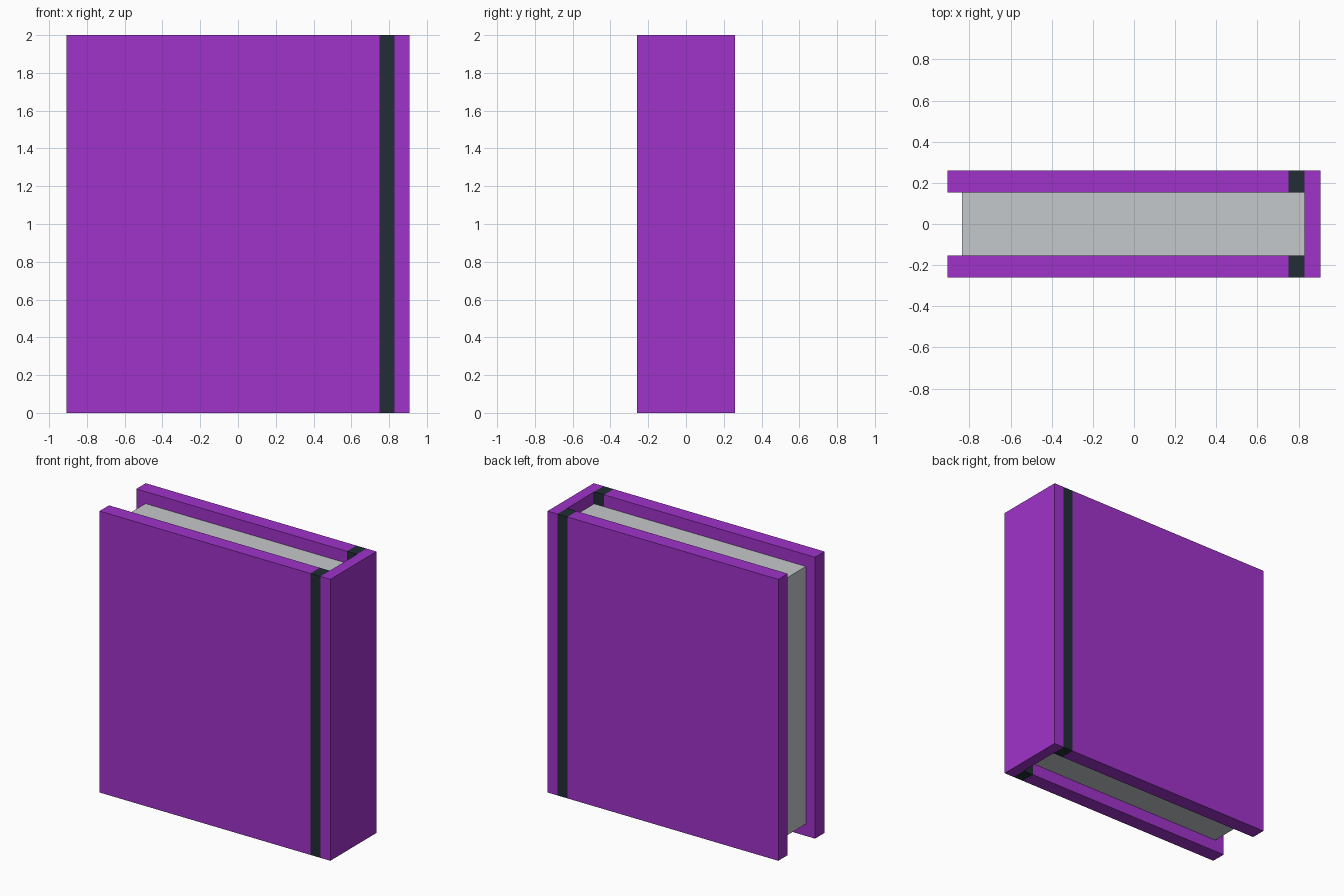
import bpy

if "Cube" in bpy.data.objects:
    bpy.data.objects.remove(bpy.data.objects["Cube"])


def srgb(*rgb):
    """Convert 0-255 sRGB to linear RGBA."""
    lin = [(c / 255 / 12.92) if c / 255 <= 0.04045 else ((c / 255 + 0.055) / 1.055) ** 2.4 for c in rgb]
    return (*lin, 1.0)


def material(name, *rgb):
    m = bpy.data.materials.new(name)
    m.diffuse_color = srgb(*rgb)
    m.use_nodes = True
    m.node_tree.nodes["Principled BSDF"].inputs["Base Color"].default_value = m.diffuse_color
    return m


def box(name, x, y, z, mat):
    """Box from (min, max) ranges on each axis."""
    ranges = (x, y, z)
    bpy.ops.mesh.primitive_cube_add(size=1)
    o = bpy.context.object
    o.name = name
    o.location = [(a + b) / 2 for a, b in ranges]
    o.scale = [b - a for a, b in ranges]
    bpy.ops.object.transform_apply(location=True, rotation=False, scale=True)
    o.data.materials.append(mat)
    return o


purple = material("purple cover", 160, 51, 202)
dark = material("dark hinge", 33, 45, 53)
paper = material("grey paper", 197, 200, 203)

EDGE, OUTER, INNER = 0.907, 0.259, 0.153
HINGE, SPINE = 0.75, 0.829
FULL = (0, 2)

# Covers and hinge strips on both sides
for side, s in (("front", -1), ("back", 1)):
    y = sorted((s * INNER, s * OUTER))
    box(side + "_cover", (-EDGE, HINGE), y, FULL, purple)
    box(side + "_hinge", (HINGE, SPINE), y, FULL, dark)

# Spine closing the +x side
box("spine", (SPINE, EDGE), (-OUTER, OUTER), FULL, purple)

# Page block, recessed on the three open sides
box("pages", (-0.835, SPINE), (-INNER, INNER), (0.085, 1.915), paper)
